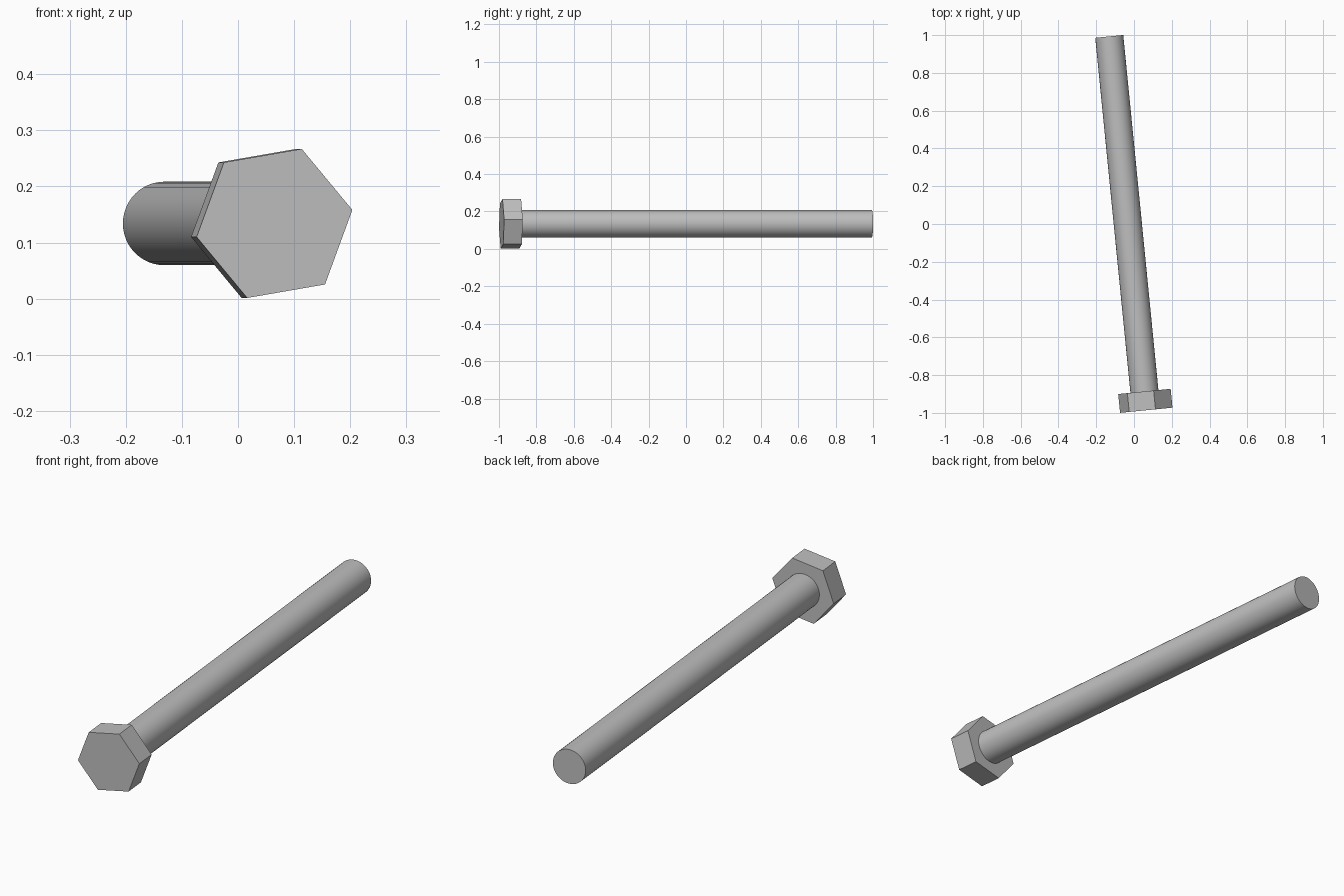
import bpy
import bmesh
import math
from mathutils import Matrix, Vector

cube = bpy.data.objects.get("Cube")
if cube:
    bpy.data.objects.remove(cube, do_unlink=True)

# Plain grey steel
steel = bpy.data.materials.new("grey_steel")
steel.use_nodes = True
grey = (0.52, 0.52, 0.52, 1)
steel.diffuse_color = grey
steel.node_tree.nodes["Principled BSDF"].inputs["Base Color"].default_value = grey

# The bolt axis lies flat, running from the head's face to the shank's tip
head_face = Vector((0.065, -0.986, 0.134))
shank_tip = Vector((-0.131, 0.993, 0.134))
axis = shank_tip - head_face
yaw = math.atan2(-axis.x, axis.y)
length = axis.length
placement = Matrix.Translation(head_face) @ Matrix.Rotation(yaw, 4, "Z")


def prism(name, sides, radius, start, end, turn=0.0):
    """Capped prism along the bolt axis, from start to end."""
    bm = bmesh.new()
    bmesh.ops.create_cone(bm, cap_ends=True, segments=sides, radius1=radius,
                          radius2=radius, depth=end - start)
    # Put a corner on local x, turn it, then lay the prism along y
    corner = max(bm.verts, key=lambda v: v.co.x)
    offset = math.atan2(corner.co.y, corner.co.x)
    to_axis = (Matrix.Translation((0, (start + end) / 2, 0))
               @ Matrix.Rotation(-math.pi / 2, 4, "X")
               @ Matrix.Rotation(-turn - offset, 4, "Z"))
    bm.transform(to_axis)
    mesh = bpy.data.meshes.new(name)
    bm.to_mesh(mesh)
    bm.free()
    mesh.materials.append(steel)
    obj = bpy.data.objects.new(name, mesh)
    obj.matrix_world = placement
    bpy.context.collection.objects.link(obj)
    return obj


head_thickness = 0.1
prism("hex_head", 6, 0.1415, 0, head_thickness, math.radians(9.8))
shank = prism("shank", 48, 0.0745, head_thickness, length)

# Round shank with a crisp end
bpy.ops.object.select_all(action="DESELECT")
shank.select_set(True)
bpy.context.view_layer.objects.active = shank
bpy.ops.object.shade_smooth_by_angle(angle=math.radians(30))
